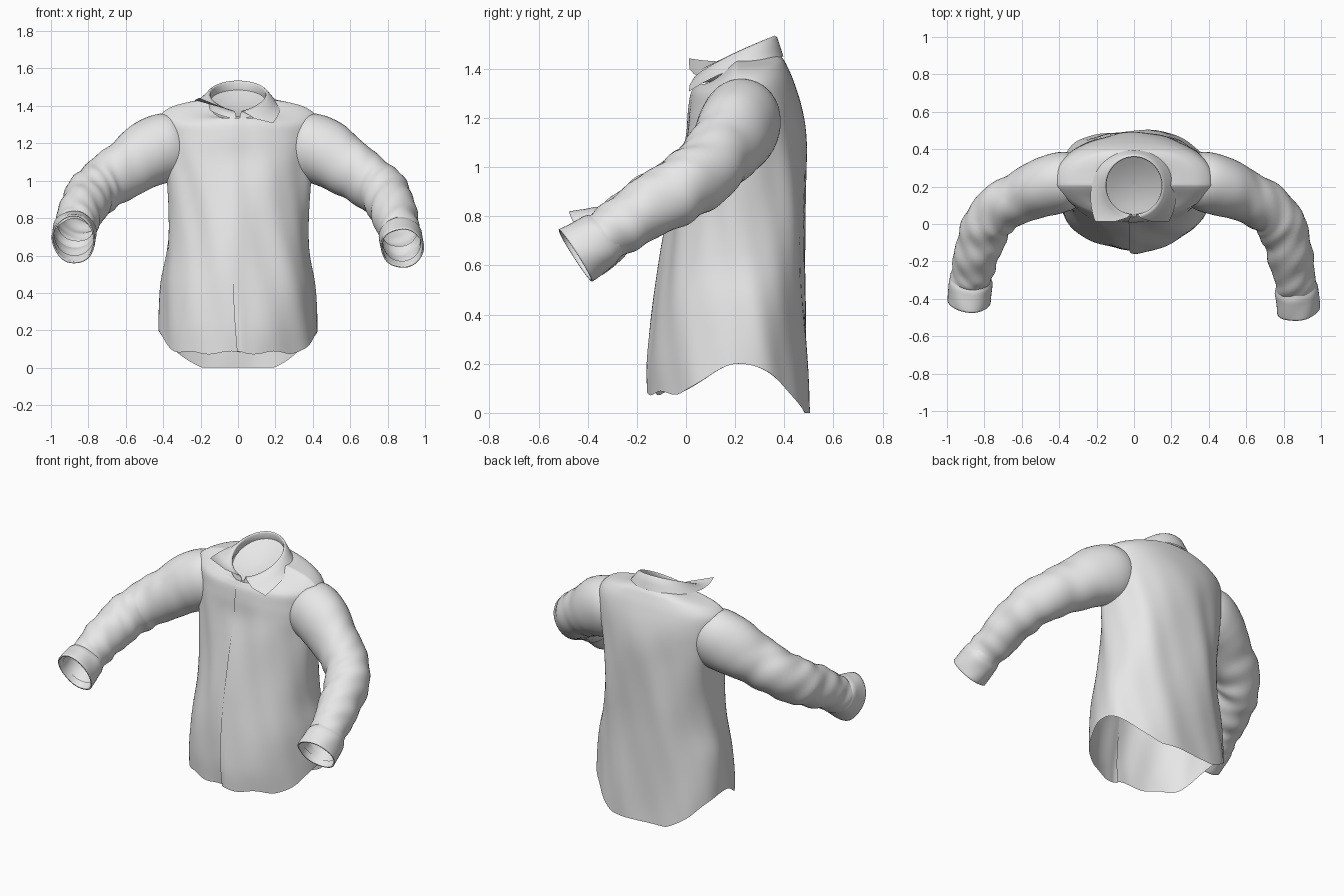
import bpy
import math
from mathutils import Vector

if "Cube" in bpy.data.objects:
    bpy.data.objects.remove(bpy.data.objects["Cube"])

cloth = bpy.data.materials.new("light_grey_cloth")
cloth.diffuse_color = (0.8, 0.8, 0.8, 1)
cloth.use_nodes = True
cloth.node_tree.nodes["Principled BSDF"].inputs["Base Color"].default_value = cloth.diffuse_color


def spline(rows, steps):
    """Smooth Catmull-Rom interpolation through rows of numbers."""
    out = []
    n = len(rows)
    for i in range(n - 1):
        a, b = rows[max(i - 1, 0)], rows[i]
        c, d = rows[i + 1], rows[min(i + 2, n - 1)]
        for k in range(steps):
            t = k / steps
            out.append([0.5 * (2 * q + (r - p) * t + (2 * p - 5 * q + 4 * r - s) * t * t
                               + (3 * q - p - 3 * r + s) * t ** 3)
                        for p, q, r, s in zip(a, b, c, d)])
    out.append(list(rows[-1]))
    return out


def surface(name, rows, closed, skip=None):
    """Skin a grid of points into a smooth sheet or tube, leaving out skipped faces."""
    w = len(rows[0])
    pts = [Vector(p) for r in rows for p in r]
    faces = []
    for j in range(len(rows) - 1):
        for i in range(w if closed else w - 1):
            k = (i + 1) % w
            f = (j * w + i, j * w + k, (j + 1) * w + k, (j + 1) * w + i)
            if not (skip and skip(sum((pts[v] for v in f), Vector()) / 4)):
                faces.append(f)
    used = sorted({v for f in faces for v in f})
    index = {v: n for n, v in enumerate(used)}
    mesh = bpy.data.meshes.new(name)
    mesh.from_pydata([pts[v] for v in used], [], [[index[v] for v in f] for f in faces])
    mesh.materials.append(cloth)
    for f in mesh.polygons:
        f.use_smooth = True
    obj = bpy.data.objects.new(name, mesh)
    bpy.context.collection.objects.link(obj)
    return obj


def smooth(t):
    t = min(max(t, 0), 1)
    return t * t * (3 - 2 * t)


# Shirt body: z front, z side, z back, half width, y front, y back
BODY = spline([
    (0.08, 0.20, 0.00, 0.425, -0.142, 0.502),
    (0.22, 0.32, 0.15, 0.420, -0.146, 0.495),
    (0.42, 0.46, 0.38, 0.408, -0.130, 0.487),
    (0.62, 0.62, 0.60, 0.380, -0.100, 0.485),
    (0.80, 0.80, 0.80, 0.372, -0.066, 0.488),
    (0.98, 0.98, 1.00, 0.382, -0.030, 0.488),
    (1.12, 1.12, 1.15, 0.400, 0.000, 0.482),
    (1.22, 1.24, 1.26, 0.422, 0.010, 0.465),
    (1.29, 1.335, 1.35, 0.425, 0.022, 0.438),
    (1.32, 1.39, 1.41, 0.365, 0.034, 0.412),
    (1.335, 1.42, 1.44, 0.265, 0.042, 0.395),
    (1.335, 1.435, 1.46, 0.165, 0.046, 0.372),
], 6)
COLS = 120
YM = 0.21
body = []
for zf, zs, zb, w, yf, yb in BODY:
    row = []
    low = 1 - smooth(zs / 0.55)
    high = smooth((zs - 1.1) / 0.2)
    for i in range(COLS + 1):
        u = i / COLS
        # angle from front centre; the two front edges overlap at the placket
        a = -0.07 + u * (2 * math.pi + 0.10)
        s, c = math.sin(a), math.cos(a)
        if c > 0:
            x, y = w * s, YM - (YM - yf) * c ** (1 + 0.35 * high)
            z = zs + (zf - zs) * smooth(c / (0.75 + 0.2 * high))
            z += 0.012 * low * math.sin(11 * a + 2.6) * smooth(c * 2 - 0.8)
        else:
            e = 0.86
            x = w * math.copysign(abs(s) ** e, s)
            y = YM + (yb - YM) * abs(c) ** e
            z = zs + (zb - zs) * min(1, abs(c) / 0.92) ** 1.9
        # soft hanging folds
        fade = smooth((1.36 - z) / 0.35)
        fold = fade * (0.005 * math.sin(7 * a + 4 * z) + 0.004 * math.sin(5 * a - 7 * z + 1)
                       + 0.002 * math.sin(13 * a + 9 * z))
        x += fold * s
        y -= fold * c
        # outer placket edge stands proud, the inner one tucks under near the hem
        edge = smooth(1 - u / 0.035)
        y -= edge * (0.007 + 0.012 * low)
        x += edge * 0.035 * low
        y += smooth((u - 0.965) / 0.035) * 0.02 * low
        row.append((x, y, z))
    body.append(row)

# Sleeves: x, y, z, radius along the arm; the first rings lead into the armhole
ARM = [
    (0.23, 0.245, 1.23, 0.085),
    (0.34, 0.235, 1.195, 0.152),
    (0.46, 0.205, 1.15, 0.160),
    (0.60, 0.145, 1.062, 0.140),
    (0.74, 0.062, 0.968, 0.132),
    (0.81, -0.06, 0.888, 0.128),
]
FOREARMS = {
    "right": [(0.845, -0.22, 0.79, 0.117), (0.868, -0.34, 0.71, 0.106), (0.880, -0.45, 0.64, 0.104)],
    "left": [(0.85, -0.20, 0.81, 0.117), (0.872, -0.30, 0.74, 0.108), (0.88, -0.41, 0.685, 0.106)],
}


def in_armhole(p):
    a, b = Vector(ARM[1][:3]), Vector(ARM[2][:3])
    q = Vector((abs(p.x), p.y, p.z)) - a
    d = (b - a).normalized()
    return abs(p.x) > 0.27 and (q - d * q.dot(d)).length < 0.13


def in_body(p):
    r = min(BODY, key=lambda row: abs(row[1] - p.z))
    depth = r[5] - YM if p.y > YM else YM - r[4]
    return (p.x / r[3]) ** 2 + ((p.y - YM) / depth) ** 2 < 0.72


surface("shirt_body", body, False, in_armhole)


def tube(path, sign, shape, tall=1.0, start=1.0, sides=40):
    rows = []
    for j, p in enumerate(path):
        q0, q1 = path[max(j - 1, 0)], path[min(j + 1, len(path) - 1)]
        t = (Vector(q1[:3]) - Vector(q0[:3])).normalized()
        side = t.cross(Vector((0, 0, 1))).normalized()
        up = side.cross(t)
        stretch = start + (tall - start) * smooth(j / (len(path) - 1))
        row = []
        for i in range(sides):
            a = 2 * math.pi * i / sides
            r = p[3] * shape(j, a)
            v = Vector(p[:3]) + side * (r * math.cos(a)) + up * (r * stretch * math.sin(a))
            row.append((v.x * sign, v.y, v.z))
        rows.append(row)
    return rows


for label, sign in (("right", 1), ("left", -1)):
    path = spline(ARM + FOREARMS[label], 9)
    ph = 0.0 if sign > 0 else 1.7

    # cloth creases bunch up toward the forearm
    def crease(j, a):
        s = j / 9 - 1
        g = smooth((s - 0.6) / 3)
        return 1 + g * (0.032 * math.sin(5.5 * s + 2.2 * math.sin(a + ph) + ph)
                        + 0.022 * math.sin(9 * s - 3 * math.cos(a) + 2 * a + ph)) \
            + 0.012 * math.sin(3 * a + 2 * s)

    surface(label + "_sleeve", tube(path[:-3], sign, crease, 1.0, 1.16), True, in_body)

    # turned-back cuff with a loose corner, and its lining
    outer = [list(p) for p in path[-12:]]
    n = len(outer)
    for k, p in enumerate(outer):
        p[3] = 0.102 + 0.014 * smooth(k / 3) - 0.003 * k / n
    corner = 0.6 if sign > 0 else 1.2

    def flare(j, a):
        lobe = max(0, math.cos(a - corner)) ** 10
        return 1 + 0.08 * lobe * j / n + 0.025 * math.sin(2 * a + 0.6 + ph) + 0.012 * math.sin(5 * a + j * 0.5)

    tall = 1.12 if sign > 0 else 1.28
    rows = tube(outer, sign, flare, tall)
    for p in outer:
        p[3] -= 0.008
    lining = tube(outer, sign, flare, tall)
    surface(label + "_cuff", rows + lining[::-1], True)


# Collar: inner stand, rolled fold and outer leaf
def collar_row(half, front, back, zf, zb, reach, leaf):
    row = []
    yc = (front + back) / 2
    for i in range(65):
        t = i / 32 - 1
        th = math.radians(reach) * t
        c = (1 + math.cos(th)) / 2
        end = leaf * abs(t) ** 5
        x = half * math.sin(th) * (1 + 0.45 * end)
        y = yc + (back - front) / 2 * math.cos(th) * (1 + 0.30 * end)
        z = zf + (zb - zf) * c ** (0.75 - 0.3 * leaf)
        if t < 0:      # this point of the collar is flipped upward
            z += 0.10 * leaf * abs(t) ** 3
            x -= 0.02 * leaf * abs(t) ** 4
        else:
            z -= 0.035 * leaf * t ** 6
        row.append((x, y, z))
    return row


collar = [
    collar_row(0.163, 0.045, 0.372, 1.330, 1.450, 177, 0),
    collar_row(0.153, 0.050, 0.366, 1.348, 1.490, 176, 0),
    collar_row(0.148, 0.052, 0.358, 1.364, 1.525, 174, 0),
    collar_row(0.152, 0.047, 0.362, 1.370, 1.535, 172, 0),
    collar_row(0.164, 0.034, 0.371, 1.362, 1.527, 168, 0.1),
    collar_row(0.190, 0.024, 0.384, 1.325, 1.490, 157, 0.5),
    collar_row(0.214, 0.020, 0.396, 1.283, 1.450, 143, 1.0),
]
surface("collar", collar, False)

# Tilted panel closing the neck inside the collar
panel = []
for k in range(5):
    r = max(k / 4, 0.001)
    ring = []
    for i in range(48):
        a = 2 * math.pi * i / 48
        y = 0.21 + 0.16 * r * math.sin(a)
        ring.append((0.153 * r * math.cos(a), y, 1.34 + 0.46 * (y - 0.05) - 0.03 * (1 - r * r)))
    panel.append(ring)
surface("neck_panel", panel, True)
